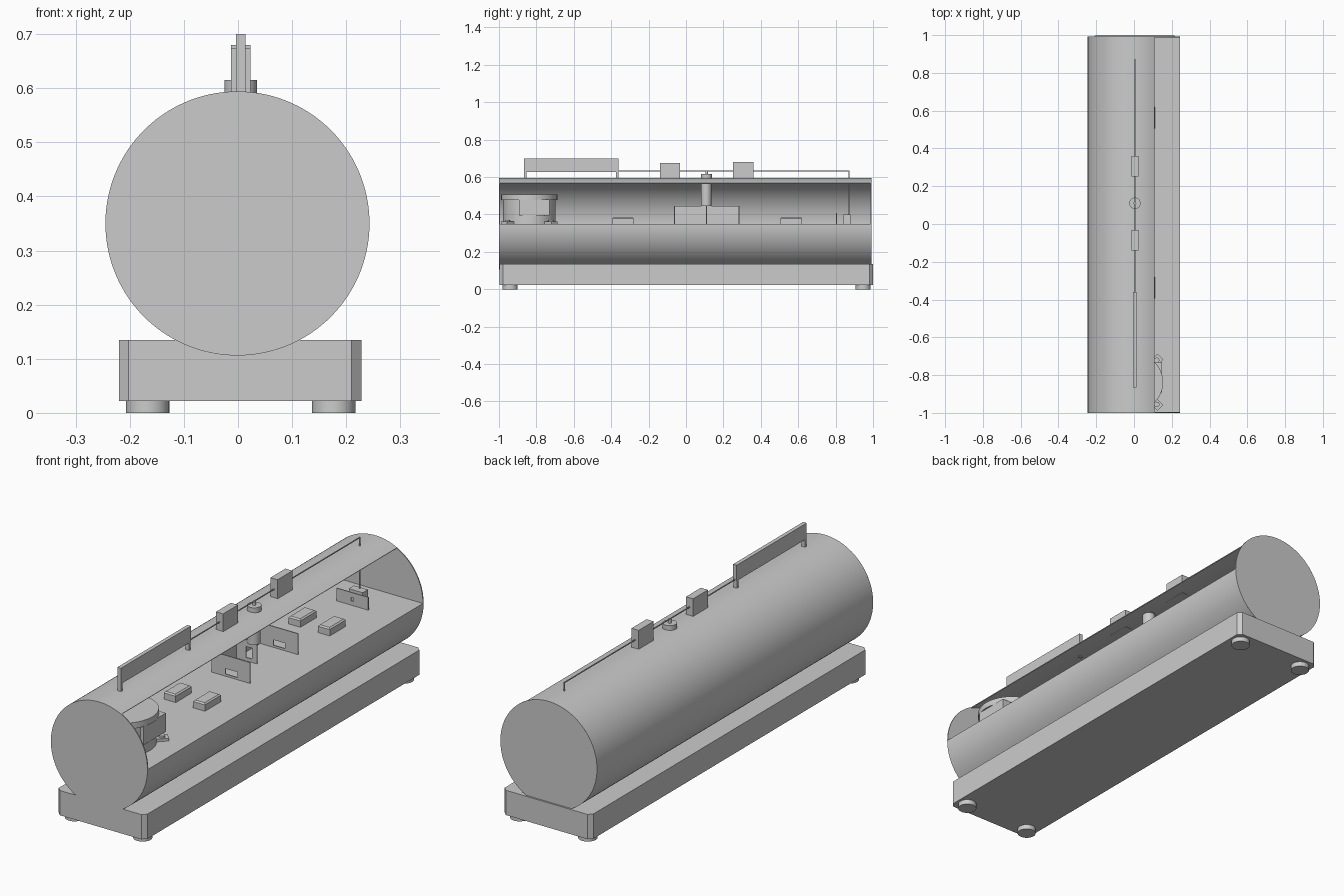
import bpy, bmesh, math
from mathutils import Vector

if "Cube" in bpy.data.objects:
    bpy.data.objects.remove(bpy.data.objects["Cube"])

CX, CZ, R, FLOOR = -0.001, 0.35, 0.244, 0.347


def finish(name, bm, smooth=False):
    bmesh.ops.recalc_face_normals(bm, faces=bm.faces)
    me = bpy.data.meshes.new(name)
    bm.to_mesh(me)
    bm.free()
    ob = bpy.data.objects.new(name, me)
    bpy.context.collection.objects.link(ob)
    bpy.context.view_layer.objects.active = ob
    if smooth:
        bpy.ops.object.select_all(action='DESELECT')
        ob.select_set(True)
        bpy.ops.object.shade_smooth_by_angle(angle=math.radians(30))
    return ob


def prism(name, pts, vec, smooth=False):
    """Extrude a closed 3D outline along vec."""
    bm = bmesh.new()
    f = bm.faces.new([bm.verts.new(p) for p in pts])
    g = bmesh.ops.extrude_face_region(bm, geom=[f])
    bmesh.ops.translate(bm, vec=vec, verts=[v for v in g['geom'] if isinstance(v, bmesh.types.BMVert)])
    return finish(name, bm, smooth)


def box(name, x0, x1, y0, y1, z0, z1):
    return prism(name, [(x0, y0, z0), (x1, y0, z0), (x1, y1, z0), (x0, y1, z0)], (0, 0, z1 - z0))


def disc(name, x, y, r, z0, z1, n=48):
    ang = [2 * math.pi * i / n for i in range(n)]
    return prism(name, [(x + r * math.cos(a), y + r * math.sin(a), z0) for a in ang], (0, 0, z1 - z0), True)


def arc(r, a0, a1, n, y):
    return [(CX + r * math.cos(a0 + (a1 - a0) * i / n), y, CZ + r * math.sin(a0 + (a1 - a0) * i / n))
            for i in range(n + 1)]


def slotted_plate(name, x0, x1, y, z0, z1, sx, sz, w, h):
    """Thin upright plate with a rectangular slot cut through it."""
    ob = box(name, x0, x1, y, y + 0.005, z0, z1)
    cut = box("slot_cutter", sx - w / 2, sx + w / 2, y - 0.02, y + 0.03, sz - h / 2, sz + h / 2)
    cut.hide_render = True
    m = ob.modifiers.new("slot", 'BOOLEAN')
    m.operation, m.solver, m.object = 'DIFFERENCE', 'EXACT', cut
    bpy.context.view_layer.objects.active = ob
    bpy.ops.object.modifier_apply(modifier="slot")
    bpy.data.objects.remove(cut)
    return ob


# Plinth with chamfered upright corners, on four round feet
x0, x1, y0, y1, c = -0.22, 0.228, -0.997, 1.0, 0.018
prism("plinth", [(x0 + c, y0, 0.022), (x1 - c, y0, 0.022), (x1, y0 + c, 0.022), (x1, y1 - c, 0.022),
                 (x1 - c, y1, 0.022), (x0 + c, y1, 0.022), (x0, y1 - c, 0.022), (x0, y0 + c, 0.022)],
      (0, 0, 0.113))
for x in (-0.167, 0.177):
    for y in (-0.94, 0.947):
        disc("foot", x, y, 0.04, 0, 0.025)

# Drum shell with a quarter window, two end caps and a floor
a0, a1 = math.radians(63), math.radians(360)
prism("drum_shell", arc(R, a0, a1, 100, -0.999) + arc(R - 0.004, a1, a0, 100, -0.999), (0, 1.99, 0), True)
for y in (-1.0, 0.987):
    prism("end_cap", arc(R, 0, 2 * math.pi, 120, y)[:-1], (0, 0.005, 0), True)
box("floor", CX - R + 0.002, CX + R - 0.001, -0.997, 0.988, FLOOR - 0.003, CZ)

# Roof fittings: sight plate, posts, guide blocks, wire and knob
box("sight_plate", -0.004, 0.014, -0.865, -0.36, 0.628, 0.70)
for y in (-0.865, -0.374):
    box("sight_post", -0.004, 0.014, y, y + 0.012, 0.585, 0.63)
box("guide_block_front", -0.013, 0.023, -0.14, -0.033, 0.588, 0.674)
box("guide_block_back", -0.013, 0.023, 0.252, 0.36, 0.588, 0.68)
box("wire", 0.003, 0.007, -0.372, 0.873, 0.630, 0.634)
box("wire_drop", 0.003, 0.007, 0.869, 0.873, 0.40, 0.632)
disc("knob", 0.005, 0.11, 0.03, 0.588, 0.615)
disc("knob_stem", 0.005, 0.11, 0.007, 0.61, 0.632, 16)
disc("hanging_tube", 0.005, 0.108, 0.028, 0.445, 0.592)

# Open bracket below the tube
slotted_plate("bracket_front", -0.086, 0.106, -0.065, FLOOR, 0.445, 0.012, 0.372, 0.06, 0.025)
slotted_plate("bracket_back", -0.086, 0.106, 0.28, FLOOR, 0.445, 0.012, 0.372, 0.06, 0.025)
slotted_plate("bracket_middle", -0.086, 0.02, 0.108, FLOOR, 0.445, -0.02, 0.39, 0.03, 0.05)
box("bracket_wall", -0.089, -0.084, -0.065, 0.285, FLOOR, 0.445)

# Four small blocks with bevelled tops
for x in (-0.068, 0.08):
    for y in (-0.3375, 0.5625):
        ob = box("floor_block", x - 0.03, x + 0.03, y - 0.0575, y + 0.0575, FLOOR, 0.385)
        bm = bmesh.new()
        bm.from_mesh(ob.data)
        top = [e for e in bm.edges if all(v.co.z > 0.38 for v in e.verts)]
        bmesh.ops.bevel(bm, geom=top, offset=0.006, segments=1, affect='EDGES')
        bm.to_mesh(ob.data)
        bm.free()

# Wire anchor at the back
slotted_plate("anchor_plate", -0.065, 0.095, 0.803, FLOOR, 0.408, 0.015, 0.378, 0.014, 0.016)
box("anchor_block", -0.03, 0.04, 0.842, 0.88, FLOOR, 0.40)

# Round canister at the front with lid, side block and four diagonal lugs
kx, ky = 0.004, -0.838
disc("canister", kx, ky, 0.14, FLOOR, 0.482, 64)
disc("canister_lid", kx, ky, 0.15, 0.478, 0.506, 64)
box("canister_block", 0.05, 0.147, -0.892, -0.73, 0.395, 0.48)
for k in range(4):
    a = math.pi / 4 + k * math.pi / 2
    u = Vector((math.cos(a), math.sin(a), 0))
    v = Vector((-u.y, u.x, 0))
    o = Vector((kx, ky, FLOOR))
    prism("canister_lug", [o + u * 0.12 - v * 0.022, o + u * 0.192 - v * 0.022,
                           o + u * 0.192 + v * 0.022, o + u * 0.12 + v * 0.022], (0, 0, 0.015))
    s = o + u * 0.165
    disc("lug_screw", s.x, s.y, 0.014, 0.36, 0.37, 16)
